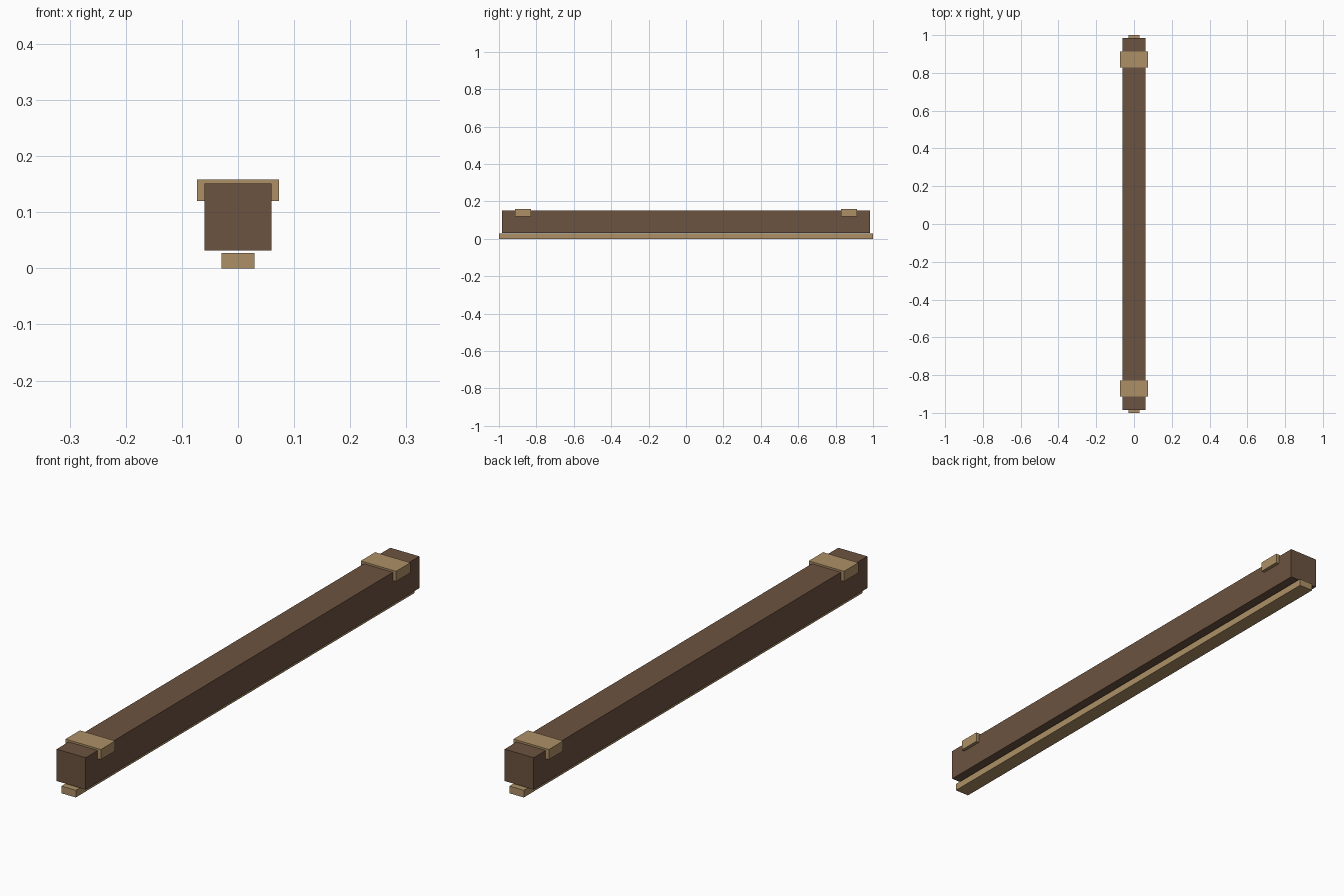
import bpy
import bmesh

if "Cube" in bpy.data.objects:
    bpy.data.objects.remove(bpy.data.objects["Cube"])


def srgb(r, g, b):
    def lin(c):
        c /= 255
        return c / 12.92 if c <= 0.04045 else ((c + 0.055) / 1.055) ** 2.4
    return (lin(r), lin(g), lin(b), 1)


def material(name, rgb):
    mat = bpy.data.materials.new(name)
    mat.diffuse_color = srgb(*rgb)
    mat.use_nodes = True
    mat.node_tree.nodes["Principled BSDF"].inputs["Base Color"].default_value = mat.diffuse_color
    return mat


dark_wood = material("dark brown", (108, 83, 64))
tan = material("tan", (173, 144, 102))


def box(name, x, y, z, mat):
    """Box from (min, max) pairs on each axis."""
    bm = bmesh.new()
    bmesh.ops.create_cube(bm, size=1)
    for v in bm.verts:
        for i, (lo, hi) in enumerate((x, y, z)):
            v.co[i] = hi if v.co[i] > 0 else lo
    mesh = bpy.data.meshes.new(name)
    bm.to_mesh(mesh)
    bm.free()
    mesh.materials.append(mat)
    obj = bpy.data.objects.new(name, mesh)
    bpy.context.collection.objects.link(obj)
    return obj


# Main housing and the thin bar hanging just below it
box("housing", (-0.06, 0.06), (-0.985, 0.985), (0.032, 0.151), dark_wood)
box("bottom_bar", (-0.0295, 0.0295), (-1, 1), (0, 0.027), tan)

# Mounting brackets wrapped over the housing near each end
for side, (y0, y1) in (("front", (-0.914, -0.829)), ("back", (0.829, 0.914))):
    box(side + "_bracket", (-0.073, 0.073), (y0, y1), (0.12, 0.158), tan)
